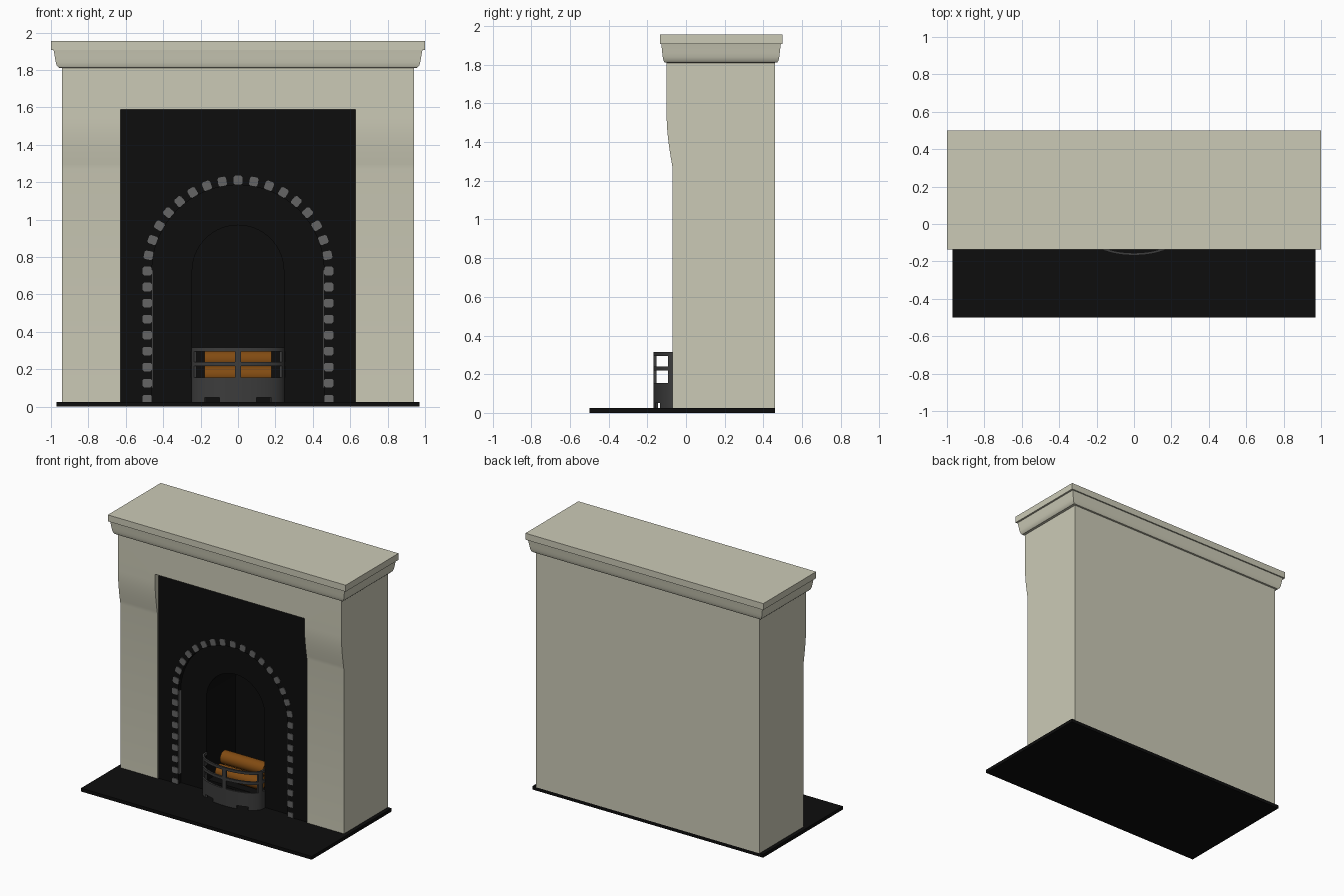
import bpy, bmesh, math
from mathutils import Matrix, Vector

old = bpy.data.objects.get("Cube")
if old:
    bpy.data.objects.remove(old, do_unlink=True)


def material(name, rgb):
    m = bpy.data.materials.new(name)
    m.use_nodes = True
    m.diffuse_color = (*rgb, 1)
    bsdf = next(n for n in m.node_tree.nodes if n.type == 'BSDF_PRINCIPLED')
    bsdf.inputs["Base Color"].default_value = (*rgb, 1)
    return m


STONE = material("cream_stone", (0.6, 0.59, 0.47))
BLACK = material("black_slate", (0.004, 0.004, 0.004))
IRON = material("dark_iron", (0.045, 0.045, 0.045))
GREY = material("grey_tile", (0.13, 0.13, 0.13))
WOOD = material("brown_log", (0.22, 0.07, 0.006))


def finish(name, bm, mat, smooth=False):
    bmesh.ops.recalc_face_normals(bm, faces=bm.faces)
    mesh = bpy.data.meshes.new(name)
    bm.to_mesh(mesh)
    bm.free()
    mesh.materials.append(mat)
    ob = bpy.data.objects.new(name, mesh)
    bpy.context.collection.objects.link(ob)
    if smooth:
        bpy.ops.object.select_all(action='DESELECT')
        ob.select_set(True)
        bpy.context.view_layer.objects.active = ob
        bpy.ops.object.shade_smooth_by_angle(angle=math.radians(35))
    return ob


def add_box(bm, lo, hi, turn=Matrix()):
    lo, hi = Vector(lo), Vector(hi)
    m = Matrix.Translation((lo + hi) / 2) @ turn @ Matrix.Diagonal((*(hi - lo), 1))
    return bmesh.ops.create_cube(bm, size=1, matrix=m)


def box(name, lo, hi, mat):
    bm = bmesh.new()
    add_box(bm, lo, hi)
    return finish(name, bm, mat)


def add_prism(bm, points, direction):
    face = bm.faces.new([bm.verts.new(p) for p in points])
    ext = bmesh.ops.extrude_face_region(bm, geom=[face], use_keep_orig=True)
    verts = [v for v in ext["geom"] if isinstance(v, bmesh.types.BMVert)]
    bmesh.ops.translate(bm, vec=direction, verts=verts)
    return face


FLOOR, SPRING = 0.025, 0.725
PANEL_X, PANEL_TOP = 0.628, 1.59


def arch(radius, y, steps=32):
    """Round-headed arch outline from the left foot to the right foot."""
    angles = [math.pi * i / steps for i in range(steps + 1)]
    pts = [(radius, y, FLOOR)]
    pts += [(radius * math.cos(a), y, SPRING + radius * math.sin(a)) for a in angles]
    return pts + [(-radius, y, FLOOR)]


# Hearth slab
box("hearth", (-0.97, -0.5, 0), (0.97, 0.46, FLOOR), BLACK)

# Surround: side profile with a soft swelling, extruded across, then opened up
profile = [(0.46, FLOOR), (-0.07, FLOOR)]
for i in range(11):
    t = i / 10
    profile.append((-0.07 - 0.03 * math.sin(t * math.pi / 2), 1.27 + 0.27 * t))
profile += [(-0.1, 1.81), (0.46, 1.81)]
bm = bmesh.new()
add_prism(bm, [(-0.94, y, z) for y, z in profile], (1.88, 0, 0))
surround = finish("surround", bm, STONE)
cutter = box("opening_cutter", (-PANEL_X, -0.5, -0.2), (PANEL_X, 0.4, PANEL_TOP), STONE)
cutter.hide_render = True
mod = surround.modifiers.new("opening", 'BOOLEAN')
mod.operation, mod.solver, mod.object = 'DIFFERENCE', 'EXACT', cutter
bpy.context.view_layer.objects.active = surround
bpy.ops.object.modifier_apply(modifier="opening")
bpy.data.objects.remove(cutter, do_unlink=True)
surround.select_set(True)
bpy.ops.object.shade_smooth_by_angle(angle=math.radians(35))

# Mantel moulding: rectangular rings that swell outwards
bm = bmesh.new()
rings = []
for d, z in [(0, 1.81), (0.018, 1.812), (0.028, 1.822), (0.034, 1.84),
             (0.038, 1.86), (0.041, 1.88), (0.046, 1.906)]:
    x, front, back = 0.94 + d, -0.1 - d * 0.6, 0.46 + d * 0.65
    corners = [(-x, front), (x, front), (x, back), (-x, back)]
    rings.append([bm.verts.new((cx, cy, z)) for cx, cy in corners])
for a, b in zip(rings, rings[1:]):
    for i in range(4):
        j = (i + 1) % 4
        bm.faces.new((a[i], a[j], b[j], b[i]))
bm.faces.new(rings[0])
bm.faces.new(rings[-1])
finish("mantel_moulding", bm, STONE, True)
box("mantel_shelf", (-1, -0.135, 1.906), (1, 0.5, 1.955), STONE)

# Slate panels: an outer plate with a wide arch, a recessed plate with a narrow one
for name, radius, y0, y1 in [("outer_panel", 0.46, -0.06, -0.03),
                             ("inner_panel", 0.245, -0.03, 0.0)]:
    x = PANEL_X
    outline = [(-x, y0, FLOOR), (-x, y0, PANEL_TOP), (x, y0, PANEL_TOP), (x, y0, FLOOR)]
    bm = bmesh.new()
    add_prism(bm, outline + arch(radius, y0), (0, y1 - y0, 0))
    finish(name, bm, BLACK)

# Firebox niche, open at the front
bm = bmesh.new()
front = add_prism(bm, arch(0.245, 0.0), (0, 0.32, 0))
bm.faces.remove(front)
finish("firebox", bm, BLACK, True)

# Grey blocks following the wide arch
R, STEPS, PITCH = 0.485, 18, 0.0856
spots = [(s * R, SPRING - PITCH * k, 0) for s in (-1, 1) for k in range(1, 9)]
for i in range(STEPS + 1):
    a = math.pi * i / STEPS
    spots.append((R * math.cos(a), SPRING + R * math.sin(a), -a))
bm = bmesh.new()
for x, z, a in spots:
    add_box(bm, (x - 0.025, -0.065, z - 0.023), (x + 0.025, -0.035, z + 0.023),
            Matrix.Rotation(a, 4, 'Y'))
vertical = [e for e in bm.edges
            if abs((e.verts[0].co - e.verts[1].co).normalized().y) > 0.9]
bmesh.ops.bevel(bm, geom=vertical, offset=0.008, segments=1, affect='EDGES')
finish("arch_blocks", bm, GREY)

# Thin lining strips on the straight sides of the wide arch
for side, s in (("left", 1), ("right", -1)):
    xs = sorted((s * 0.455, s * 0.461))
    box(side + "_arch_lining", (xs[0], -0.059, 0.1), (xs[1], -0.03, 0.73), GREY)


# Bowed fire grate: curved bands and posts given by their x range
def bow(x, inset):
    a = math.asin(max(-1, min(1, x / 0.25)))
    return ((0.25 - inset) * math.sin(a), -0.055 - (0.113 - inset) * math.cos(a))


def add_band(bm, x0, x1, z0, z1, thick=0.014):
    a0, a1 = math.asin(x0 / 0.25), math.asin(x1 / 0.25)
    n = max(2, round((a1 - a0) * 8))
    xs = [0.25 * math.sin(a0 + (a1 - a0) * i / n) for i in range(n + 1)]
    pts = [bow(x, 0) for x in xs] + [bow(x, thick) for x in reversed(xs)]
    add_prism(bm, [(x, y, z0) for x, y in pts], (0, 0, z1 - z0))


bm = bmesh.new()
for z0, z1 in [(0.05, 0.155), (0.218, 0.24), (0.295, 0.315)]:
    add_band(bm, -0.25, 0.25, z0, z1)
add_band(bm, -0.017, 0.017, 0.15, 0.3)
add_band(bm, -0.1, 0.1, FLOOR, 0.051)
for s in (-1, 1):
    add_band(bm, *sorted((s * 0.236, s * 0.25)), 0.15, 0.3)
    add_band(bm, *sorted((s * 0.18, s * 0.25)), FLOOR, 0.051)
    # Straight returns to the panel
    for z0, z1 in [(FLOOR, 0.155), (0.218, 0.24), (0.295, 0.315)]:
        xs = sorted((s * 0.236, s * 0.25))
        add_box(bm, (xs[0], -0.056, z0), (xs[1], -0.03, z1))
finish("fire_grate", bm, IRON, True)
box("grate_bed", (-0.22, -0.05, 0.1), (0.22, 0.25, 0.118), BLACK)

# Logs stacked on the bed
for name, y, z in [("front_log", 0.03, 0.168), ("back_log", 0.15, 0.168),
                   ("top_log", 0.09, 0.25)]:
    bm = bmesh.new()
    m = Matrix.Translation((0, y, z)) @ Matrix.Rotation(math.pi / 2, 4, 'Y')
    bmesh.ops.create_cone(bm, cap_ends=True, segments=20, radius1=0.05,
                          radius2=0.05, depth=0.36, matrix=m)
    finish(name, bm, WOOD, True)
